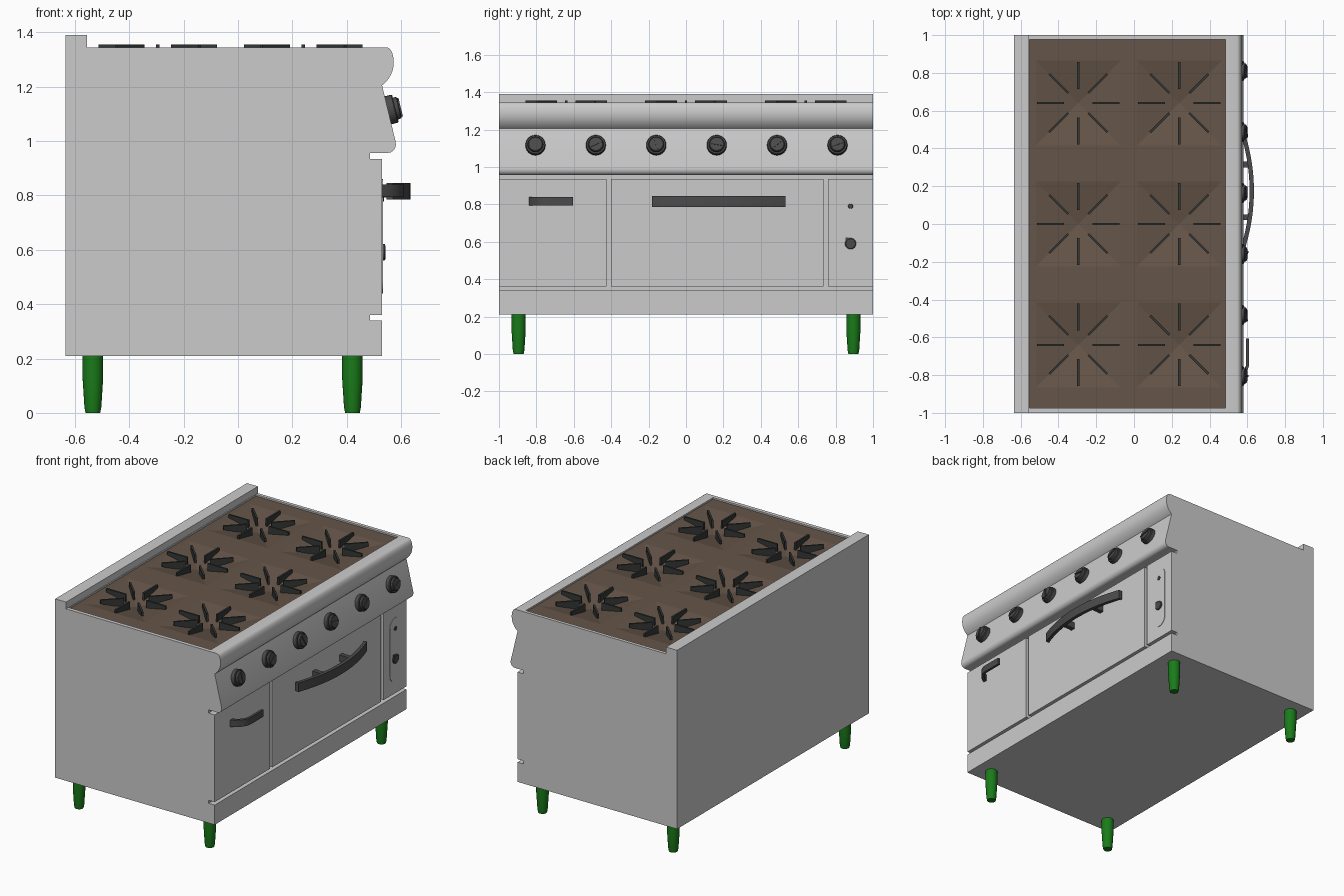
import bpy, bmesh, math
from mathutils import Matrix, Vector
from mathutils.geometry import interpolate_bezier

if "Cube" in bpy.data.objects:
    bpy.data.objects.remove(bpy.data.objects["Cube"])


def material(name, rgb):
    m = bpy.data.materials.new(name)
    m.diffuse_color = (*rgb, 1)
    m.use_nodes = True
    m.node_tree.nodes["Principled BSDF"].inputs["Base Color"].default_value = m.diffuse_color
    return m


BROWN = material("brown_plate", (0.13, 0.09, 0.065))
IRON = material("dark_iron", (0.035, 0.037, 0.037))
DARK = material("dark_grey", (0.07, 0.07, 0.07))
GREEN = material("green", (0.01, 0.2, 0.01))


def finish(name, bm, mat=None, smooth=True):
    bmesh.ops.recalc_face_normals(bm, faces=bm.faces)
    me = bpy.data.meshes.new(name)
    bm.to_mesh(me)
    bm.free()
    ob = bpy.data.objects.new(name, me)
    bpy.context.collection.objects.link(ob)
    if mat:
        me.materials.append(mat)
    if smooth:
        shade(ob)
    return ob


def shade(ob):
    bpy.ops.object.select_all(action='DESELECT')
    ob.select_set(True)
    bpy.context.view_layer.objects.active = ob
    bpy.ops.object.shade_smooth_by_angle(angle=math.radians(30))


def box(bm, x0, x1, y0, y1, z0, z1):
    m = Matrix.Translation(((x0 + x1) / 2, (y0 + y1) / 2, (z0 + z1) / 2))
    bmesh.ops.create_cube(bm, size=1, matrix=m @ Matrix.Diagonal((x1 - x0, y1 - y0, z1 - z0, 1)))


def prism(bm, pts, offset):
    """Closed outline of 3D points swept along an offset."""
    face = bm.faces.new([bm.verts.new(p) for p in pts])
    new = bmesh.ops.extrude_face_region(bm, geom=[face])["geom"]
    bmesh.ops.translate(bm, vec=offset, verts=[v for v in new if isinstance(v, bmesh.types.BMVert)])
    if face.is_valid and not any(len(e.link_faces) > 1 for e in face.edges):
        bm.faces.new(list(face.verts))


def lathe(bm, profile, matrix, n=24):
    """Solid of revolution round local z from (radius, height) pairs."""
    rings = [[bm.verts.new(matrix @ Vector((r * math.cos(2 * math.pi * i / n),
                                           r * math.sin(2 * math.pi * i / n), h)))
              for i in range(n)] for r, h in profile]
    for a, b in zip(rings, rings[1:]):
        for i in range(n):
            j = (i + 1) % n
            bm.faces.new((a[i], a[j], b[j], b[i]))
    bm.faces.new(rings[0])
    bm.faces.new(rings[-1])


def bezier(*p, n=8):
    v = interpolate_bezier(*[Vector((a, 0, b)) for a, b in p], n)
    return [(q.x, q.z) for q in v]


# Body: side profile with rounded nose and grooves, swept across the width
profile = [(-0.635, 0.21), (0.53, 0.21), (0.53, 0.34), (0.485, 0.34), (0.485, 0.36),
           (0.53, 0.36), (0.53, 0.935), (0.485, 0.935), (0.485, 0.957)]
profile += bezier((0.553, 0.957), (0.57, 0.957), (0.585, 0.975), (0.58, 0.998), n=6)
profile += bezier((0.53, 1.205), (0.55, 1.22), (0.573, 1.25), (0.573, 1.288))
profile += bezier((0.573, 1.288), (0.573, 1.315), (0.565, 1.345), (0.545, 1.345))[1:]
profile += [(-0.555, 1.345), (-0.555, 1.39), (-0.635, 1.39)]
bm = bmesh.new()
prism(bm, [(x, -1, z) for x, z in profile], (0, 2, 0))
body = finish("body", bm, smooth=False)

# Cut the hob recess and the gaps between the doors
bm = bmesh.new()
box(bm, -0.553, 0.485, -0.975, 0.978, 1.27, 1.5)
for y0, y1 in ((-0.425, -0.4), (0.735, 0.76)):
    box(bm, 0.486, 0.6, y0, y1, 0.35, 0.945)
cutter = finish("recess_cutter", bm, smooth=False)
cutter.hide_render = True
mod = body.modifiers.new("recess", 'BOOLEAN')
mod.operation, mod.object, mod.solver = 'DIFFERENCE', cutter, 'EXACT'
bpy.context.view_layer.objects.active = body
bpy.ops.object.modifier_apply(modifier=mod.name)
bpy.data.objects.remove(cutter)
shade(body)

# Hob plate with a shallow dip under each burner
BX, BY = (-0.295, 0.24), (-0.64, 0.0, 0.64)
xs = [-0.553] + [b + s * 0.225 for b in BX for s in (-1, 1)] + [0.485]
ys = [-0.975] + [b + s * 0.225 for b in BY for s in (-1, 1)] + [0.978]
bm = bmesh.new()
grid = [[bm.verts.new((x, y, 1.335)) for y in ys] for x in xs]
dips = []
for i in range(len(xs) - 1):
    for j in range(len(ys) - 1):
        f = bm.faces.new((grid[i][j], grid[i + 1][j], grid[i + 1][j + 1], grid[i][j + 1]))
        if i % 2 and j % 2:
            dips.append(f)
for v in bmesh.ops.poke(bm, faces=dips)["verts"]:
    v.co.z -= 0.045
finish("hob_plate", bm, BROWN, smooth=False)

# Burner grates: eight tapered blades each
for bx in BX:
    for by in BY:
        bm = bmesh.new()
        for k in range(8):
            m = Matrix.Translation((bx, by, 0)) @ Matrix.Rotation(k * math.pi / 4, 4, 'Z')
            pts = [(0.075, 1.295), (0.218, 1.33), (0.218, 1.355), (0.075, 1.355)]
            prism(bm, [m @ Vector((r, -0.006, z)) for r, z in pts],
                  m.to_3x3() @ Vector((0, 0.012, 0)))
        finish("burner_grate", bm, IRON, smooth=False)

# Control knobs on the sloping panel, each with a pointer bar
tilt = math.atan2(0.05, 0.207)
for k, turn in enumerate((90, 25, 110, -10, 40, 20)):
    m = (Matrix.Translation((0.55, -0.805 + k * 0.323, 1.113))
         @ Matrix.Rotation(math.pi / 2 - tilt, 4, 'Y'))
    bm = bmesh.new()
    lathe(bm, [(0.053, -0.005), (0.053, 0.026), (0.05, 0.03), (0.042, 0.03),
               (0.04, 0.042), (0.036, 0.045)], m)
    bmesh.ops.create_cube(bm, size=1, matrix=m @ Matrix.Translation((0, 0, 0.044))
                          @ Matrix.Rotation(math.radians(90 + turn), 4, 'Z')
                          @ Matrix.Diagonal((0.07, 0.009, 0.012, 1)))
    finish("control_knob", bm, DARK)

# Oven door handle: bowed bar on two posts
bm = bmesh.new()
arc = [(0.612 - 0.065 * t * t, 0.175 + 0.357 * t) for t in [i / 10 - 1 for i in range(21)]]
bar = [(x, y, 0.785) for x, y in arc] + [(x + 0.023, y, 0.785) for x, y in reversed(arc)]
prism(bm, bar, (0, 0, 0.06))
for s in (-1, 1):
    y = 0.175 + s * 0.14
    box(bm, 0.525, 0.608, y - 0.015, y + 0.015, 0.792, 0.835)
finish("oven_door_handle", bm, DARK)

# Cupboard door handle: curved hook
bm = bmesh.new()
outer = bezier((0.528, -0.84), (0.575, -0.82), (0.61, -0.78), (0.61, -0.735)) + [(0.61, -0.605)]
inner = bezier((0.528, -0.815), (0.56, -0.805), (0.594, -0.77), (0.594, -0.735)) + [(0.594, -0.605)]
prism(bm, [(x, y, 0.795) for x, y in outer + inner[::-1]], (0, 0, 0.045))
finish("cupboard_door_handle", bm, DARK)

# Thermostat panel: rounded plate, lamp and small knob
bm = bmesh.new()
outline = []
for zc, start in ((0.805, 0), (0.495, math.pi)):
    for i in range(13):
        a = start + math.pi * i / 12
        outline.append((0.525, 0.88 + 0.055 * math.cos(a), zc + 0.055 * math.sin(a)))
prism(bm, outline, (0.008, 0, 0))
finish("thermostat_panel", bm)
face_x = Matrix.Rotation(math.pi / 2, 4, 'Y')
for name, z, r, h in (("indicator_lamp", 0.79, 0.013, 0.008), ("thermostat_knob", 0.59, 0.03, 0.012)):
    bm = bmesh.new()
    lathe(bm, [(r, 0), (r, h * 0.7), (r * 0.85, h)], Matrix.Translation((0.53, 0.88, z)) @ face_x)
    if r > 0.02:
        box(bm, 0.53, 0.541, 0.853, 0.87, 0.603, 0.622)
    finish(name, bm, DARK)

# Tapered legs
for x in (-0.534, 0.421):
    for y in (-0.895, 0.895):
        bm = bmesh.new()
        lathe(bm, [(0.027, 0), (0.031, 0.02), (0.038, 0.13), (0.038, 0.212)],
              Matrix.Translation((x, y, 0)))
        finish("leg", bm, GREEN)
